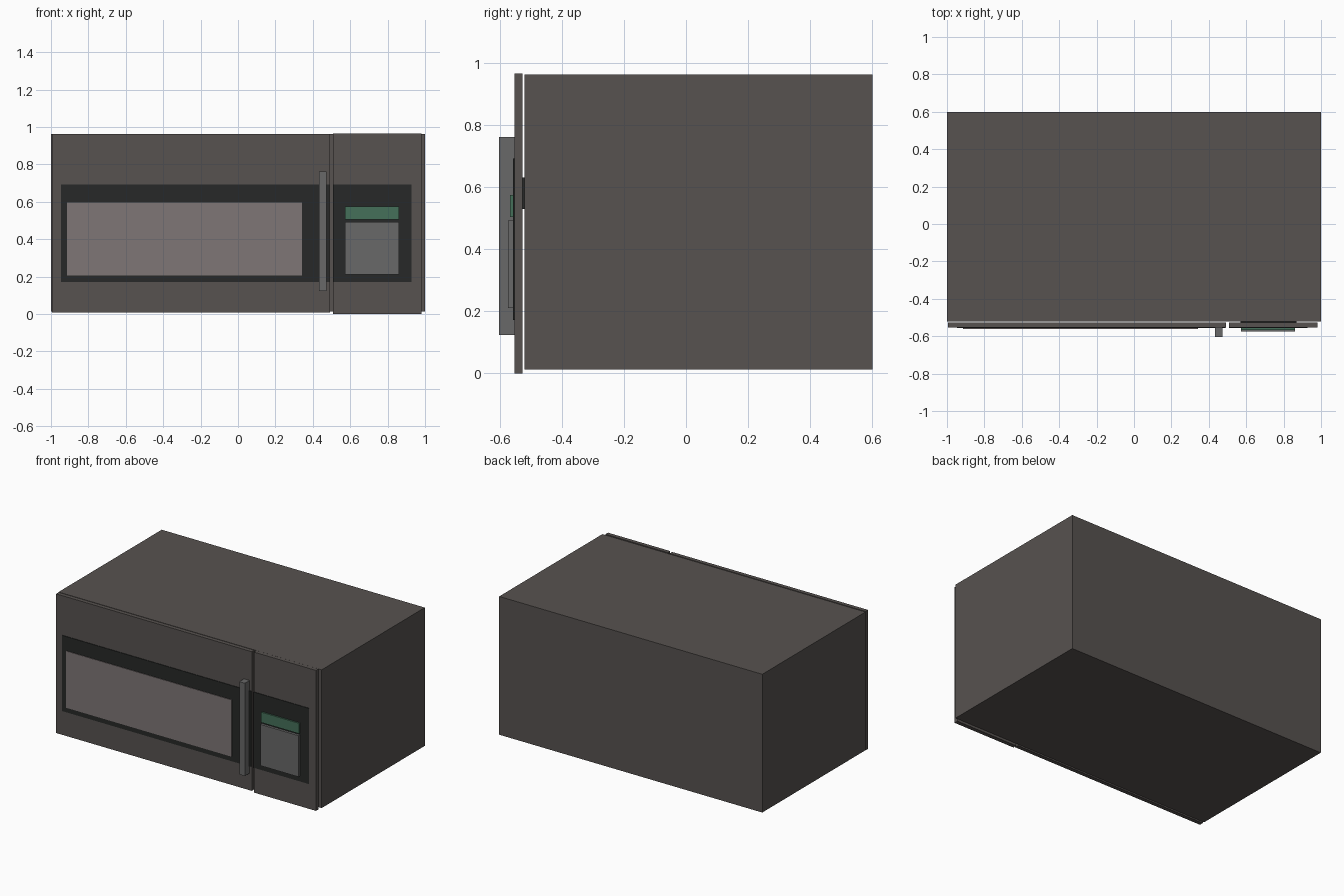
import bpy

if "Cube" in bpy.data.objects:
    bpy.data.objects.remove(bpy.data.objects["Cube"])


def material(name, rgb):
    mat = bpy.data.materials.new(name)
    mat.diffuse_color = (*rgb, 1)
    mat.use_nodes = True
    mat.node_tree.nodes["Principled BSDF"].inputs["Base Color"].default_value = mat.diffuse_color
    return mat


def box(name, x, y, z, mat):
    """Box from (min, max) ranges on each axis."""
    bpy.ops.mesh.primitive_cube_add(size=1)
    obj = bpy.context.object
    obj.name = name
    obj.location = [(a + b) / 2 for a, b in (x, y, z)]
    obj.scale = [b - a for a, b in (x, y, z)]
    bpy.ops.object.transform_apply(location=True, rotation=False, scale=True)
    obj.data.materials.append(mat)
    return obj


shell = material("dark_brown_metal", (0.095, 0.085, 0.08))
black = material("black_trim", (0.02, 0.022, 0.021))
glass = material("window_glass", (0.21, 0.18, 0.18))
steel = material("handle_metal", (0.14, 0.14, 0.14))
green = material("display_green", (0.06, 0.16, 0.10))

# Oven body
box("body", (-1, 1), (-0.52, 0.60), (0.012, 0.962), shell)

# Door and control panel standing just off the body
FRONT = (-0.553, -0.526)
box("door", (-0.995, 0.492), FRONT, (0.007, 0.963), shell)
box("control_panel", (0.507, 0.98), FRONT, (0, 0.965), shell)
box("panel_mount", (0.57, 0.87), (-0.526, -0.519), (0.53, 0.63), black)

# Black trim band across both front panels
TRIM_Y, TRIM_Z = (-0.557, -0.552), (0.172, 0.692)
box("door_trim", (-0.947, 0.488), TRIM_Y, TRIM_Z, black)
box("control_trim", (0.508, 0.928), TRIM_Y, TRIM_Z, black)

# Window, handle, display and keypad
box("window", (-0.914, 0.343), (-0.561, -0.556), (0.205, 0.595), glass)
box("handle", (0.432, 0.474), (-0.603, -0.553), (0.123, 0.761), steel)
box("display", (0.573, 0.862), (-0.567, -0.556), (0.504, 0.575), green)
box("keypad", (0.573, 0.862), (-0.574, -0.556), (0.21, 0.493), steel)
